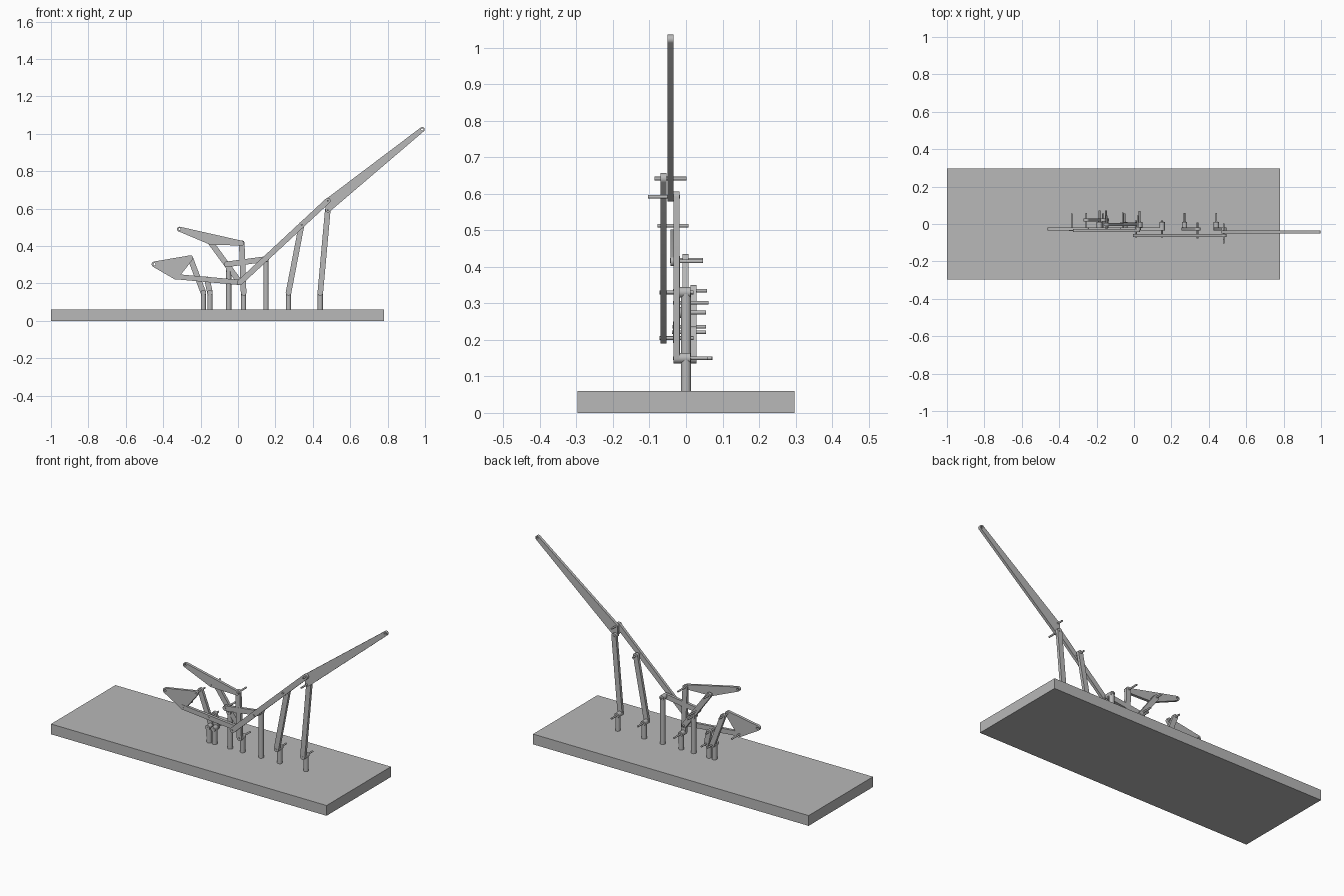
import bpy
from math import cos, sin, pi
from mathutils import Vector
from mathutils.geometry import convex_hull_2d

cube = bpy.data.objects.get("Cube")
if cube:
    bpy.data.objects.remove(cube, do_unlink=True)

grey = bpy.data.materials.new("plain grey")
grey.use_nodes = True
colour = (0.48, 0.48, 0.48, 1)
grey.diffuse_color = colour
grey.node_tree.nodes["Principled BSDF"].inputs["Base Color"].default_value = colour

THICK = 0.0165
RADIUS = 0.015


def smooth(obj):
    bpy.ops.object.select_all(action='DESELECT')
    obj.select_set(True)
    bpy.context.view_layer.objects.active = obj
    bpy.ops.object.shade_smooth_by_angle()


def circle(centre, radius, count=24):
    return [Vector((centre[0] + radius * cos(2 * pi * i / count),
                    centre[1] + radius * sin(2 * pi * i / count))) for i in range(count)]


def plate(name, points, y, hole=None, radius=RADIUS):
    """Rounded flat bar around the pivots (x, z), with an optional hole."""
    rim = [p for c in points for p in circle(c, radius)]
    loops = [[rim[i] for i in convex_hull_2d(rim)]]
    if hole is not None:
        loops.append(circle(points[hole], 0.006))
    curve = bpy.data.curves.new(name + "_outline", 'CURVE')
    curve.dimensions = '2D'
    curve.fill_mode = 'BOTH'
    curve.extrude = THICK / 2
    for loop in loops:
        spline = curve.splines.new('POLY')
        spline.points.add(len(loop) - 1)
        for sp, p in zip(spline.points, loop):
            sp.co = (p.x, p.y, 0, 1)
        spline.use_cyclic_u = True
    helper = bpy.data.objects.new(name + "_outline", curve)
    bpy.context.collection.objects.link(helper)
    bpy.context.view_layer.update()
    mesh = bpy.data.meshes.new_from_object(
        helper.evaluated_get(bpy.context.evaluated_depsgraph_get()))
    bpy.data.objects.remove(helper, do_unlink=True)
    mesh.materials.clear()
    mesh.materials.append(grey)
    obj = bpy.data.objects.new(name, mesh)
    obj.rotation_euler.x = pi / 2
    obj.location.y = y
    bpy.context.collection.objects.link(obj)
    smooth(obj)


def rod(name, radius, start, end):
    axis = Vector(end) - Vector(start)
    bpy.ops.mesh.primitive_cylinder_add(
        vertices=24, radius=radius, depth=axis.length,
        location=(Vector(start) + Vector(end)) / 2,
        rotation=axis.to_track_quat('Z', 'Y').to_euler())
    obj = bpy.context.object
    obj.name = name
    obj.data.materials.append(grey)
    smooth(obj)


# Base board
bpy.ops.mesh.primitive_cube_add(size=1, location=(-0.11, 0, 0.03))
base = bpy.context.object
base.name = "base_board"
base.scale = (1.78, 0.594, 0.06)
base.data.materials.append(grey)

# Pivots of the linkage (x, z)
claw_post, jaw_post = (-0.185, 0.15), (-0.15, 0.15)
crank_post, lift_post = (-0.05, 0.275), (0.03, 0.15)
boom_post, mid_post, end_post = (0.15, 0.33), (0.27, 0.15), (0.44, 0.15)
hub, crank_top = (0.01, 0.205), (-0.06, 0.302)
claw_low, claw_top, claw_tip = (-0.333, 0.236), (-0.255, 0.335), (-0.447, 0.302)
jaw_mid = (-0.165, 0.221)
beak_tip, beak_mid, beak_end = (-0.313, 0.49), (-0.147, 0.42), (0.02, 0.415)
boom_mid, boom_top, boom_low = (0.34, 0.513), (0.48, 0.642), (0.48, 0.592)
boom_tip = (0.985, 1.023)

# Posts with a cross bearing at the top
for i, (x, z) in enumerate([claw_post, jaw_post, crank_post, lift_post,
                            boom_post, mid_post, end_post]):
    rod(f"post_{i}", 0.014, (x, 0, 0.05), (x, 0, z))
    rod(f"post_bearing_{i}", 0.0145, (x, -0.018, z), (x, 0.012, z))

# Layers from front to back
BOOM, TIP, BEAK, FRONT, MID, BACK = -0.061, -0.0427, -0.034, -0.026, -0.002, 0.0205

# Long boom and its supports
plate("lower_boom", [hub, boom_top], BOOM)
plate("upper_boom", [boom_top, boom_low, boom_tip], TIP, hole=2, radius=0.013)
plate("middle_support", [mid_post, boom_mid], FRONT)
plate("end_support", [end_post, boom_low], FRONT)

# Left-hand linkage
plate("claw_plate", [claw_tip, claw_top, claw_low], FRONT, hole=0)
plate("claw_arm", [claw_low, hub], FRONT - 0.002, radius=0.014)
plate("claw_link", [claw_post, claw_top], BACK)
plate("arm_link", [jaw_post, jaw_mid], BACK)
plate("beak_plate", [beak_tip, beak_mid, beak_end], BEAK, hole=0, radius=0.013)
plate("beak_link", [beak_mid, hub], MID)
plate("lift_link", [lift_post, beak_end], FRONT + 0.001)
plate("crank", [crank_top, hub], MID + 0.001)
plate("tie_link", [crank_top, boom_post], FRONT)

# Hinge pins: pivot, front y, back y
pins = [
    (claw_low, -0.037, 0.055), (claw_top, -0.036, 0.058),
    (claw_post, -0.02, 0.073), (jaw_post, -0.02, 0.072),
    (jaw_mid, -0.038, 0.055), (crank_top, -0.036, 0.061),
    (crank_post, -0.02, 0.055), (hub, -0.072, 0.02),
    (lift_post, -0.036, 0.07), (beak_end, -0.044, 0.046),
    (beak_mid, -0.044, 0.046), (boom_post, -0.073, 0.02),
    (mid_post, -0.036, 0.06), (end_post, -0.036, 0.06),
    (boom_mid, -0.078, 0.007), (boom_top, -0.086, 0.002),
    (boom_low, -0.104, -0.016),
]
for i, ((x, z), front, back) in enumerate(pins):
    rod(f"hinge_pin_{i}", 0.005, (x, front, z), (x, back, z))
